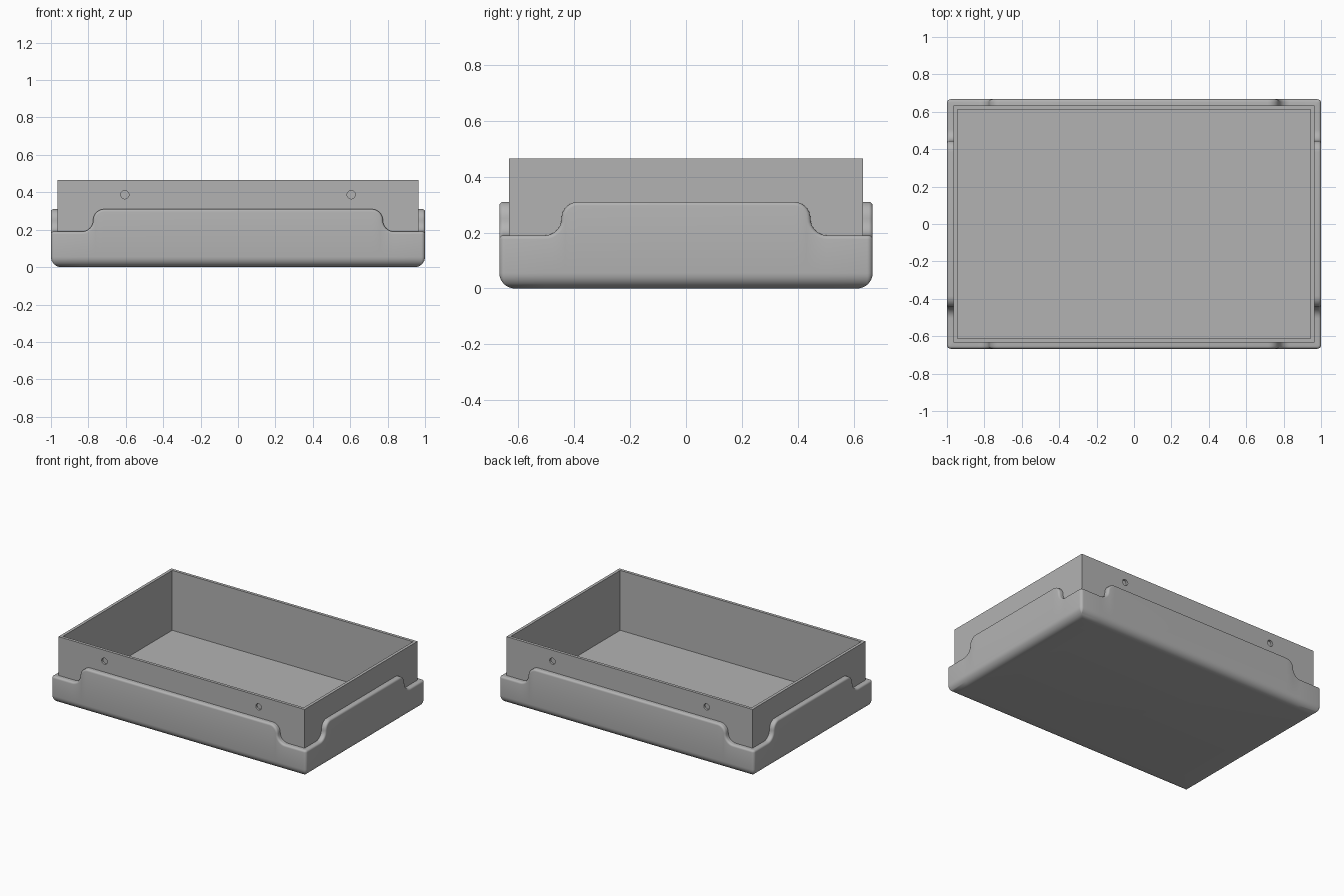
import bpy, bmesh
from math import sin, cos, pi, radians
from mathutils import Matrix, Vector

cube = bpy.data.objects.get("Cube")
if cube:
    bpy.data.objects.remove(cube)

grey = bpy.data.materials.new("plain grey")
grey.use_nodes = True
colour = (0.45, 0.45, 0.45, 1)
grey.diffuse_color = colour
grey.node_tree.nodes["Principled BSDF"].inputs["Base Color"].default_value = colour

HX, HY = 1.0, 0.667          # half size of the outer tray
LOW, HIGH = 0.19, 0.31       # rim height at the corners and mid-wall
STEP = (HIGH - LOW) / 2      # radius of the two arcs of the rim step
MID = LOW + STEP
BASE, LIP, CORNER = 0.055, 0.014, 0.02   # fillet radii
WALL = 0.034
ARC = 8


def make_object(name, bm):
    bmesh.ops.recalc_face_normals(bm, faces=bm.faces)
    mesh = bpy.data.meshes.new(name)
    bm.to_mesh(mesh)
    bm.free()
    mesh.materials.append(grey)
    obj = bpy.data.objects.new(name, mesh)
    bpy.context.collection.objects.link(obj)
    return obj


def smooth(obj):
    bpy.ops.object.select_all(action='DESELECT')
    obj.select_set(True)
    bpy.context.view_layer.objects.active = obj
    bpy.ops.object.shade_smooth_by_angle(angle=radians(35))


def rim_step(s):
    """Rim points (u, z) with their in-plane normals, from mid-wall outwards."""
    angles = [pi / 2 * i / ARC for i in range(ARC + 1)]
    crest = [(s - STEP + STEP * cos(t), MID + STEP * sin(t), cos(t), sin(t))
             for t in reversed(angles)]
    foot = [(s + STEP - STEP * cos(t), MID - STEP * sin(t), cos(t), sin(t))
            for t in angles[1:]]
    return crest + foot


def levels(z, mu, mz):
    """Cross-section of the wall as (inset, sideways shift, height)."""
    out = []
    for i in range(ARC + 1):
        t = pi / 2 * i / ARC
        out.append((BASE * (1 - sin(t)), -LIP * mu, BASE * (1 - cos(t))))
    for i in range(5):
        t = pi / 2 * i / 4
        drop = LIP * (1 - sin(t))
        out.append((LIP * (1 - cos(t)), -drop * mu, z - drop * mz))
    out.append((WALL + 0.006, 0, z))
    return out


# Outer tray: wall sections carried round the four sides and corners
columns = []
for k in range(4):
    h, d, s = (HX, HY, 0.775) if k % 2 == 0 else (HY, HX, 0.445)
    turn = Matrix.Rotation(k * pi / 2, 3, 'Z')
    right = rim_step(s)
    left = [(-u, z, -mu, mz) for u, z, mu, mz in reversed(right)]
    for u, z, mu, mz in left + right:
        columns.append([turn @ Vector((u + shift, inset - d, height))
                        for inset, shift, height in levels(z, mu, mz)])
    for i in range(7):
        a = pi / 2 * i / 6
        col = []
        for inset, _, height in levels(LOW, 0, 1):
            r = max(CORNER - inset, 0)
            col.append(turn @ Vector((h - inset - r + r * sin(a),
                                      inset + r - d - r * cos(a), height)))
        columns.append(col)

bm = bmesh.new()
grid = [[bm.verts.new(p) for p in col] for col in columns]
for a, b in zip(grid, grid[1:] + grid[:1]):
    for j in range(len(a) - 1):
        bm.faces.new((a[j], b[j], b[j + 1], a[j + 1]))
bm.faces.new([col[0] for col in reversed(grid)])
bmesh.ops.remove_doubles(bm, verts=bm.verts, dist=0.00005)
smooth(make_object("outer_tray", bm))

# Inner box: open-topped, thin walled
BX, BY, TOP, FLOOR, THICK = HX - WALL, HY - WALL, 0.465, 0.04, 0.021


def ring(bm, x, y, z):
    return [bm.verts.new(p) for p in
            ((-x, -y, z), (x, -y, z), (x, y, z), (-x, y, z))]


bm = bmesh.new()
rings = [ring(bm, BX, BY, 0.02), ring(bm, BX, BY, TOP),
         ring(bm, BX - THICK, BY - THICK, TOP),
         ring(bm, BX - THICK, BY - THICK, FLOOR)]
for a, b in zip(rings, rings[1:]):
    for i in range(4):
        j = (i + 1) % 4
        bm.faces.new((a[i], a[j], b[j], b[i]))
bm.faces.new(rings[0][::-1])
bm.faces.new(rings[-1])
box = make_object("inner_box", bm)

# Shallow round sockets, two on the front and two on the back
bm = bmesh.new()
for x in (-0.605, 0.605):
    for y in (-BY, BY):
        bmesh.ops.create_cone(
            bm, cap_ends=True, segments=24, radius1=0.022, radius2=0.022, depth=0.03,
            matrix=Matrix.Translation((x, y, 0.387)) @ Matrix.Rotation(pi / 2, 4, 'X'))
cutter = make_object("socket_cutter", bm)
cutter.hide_render = True
cut = box.modifiers.new("sockets", 'BOOLEAN')
cut.operation, cut.object, cut.solver = 'DIFFERENCE', cutter, 'EXACT'
bpy.context.view_layer.objects.active = box
bpy.ops.object.modifier_apply(modifier=cut.name)
bpy.data.objects.remove(cutter)
smooth(box)
